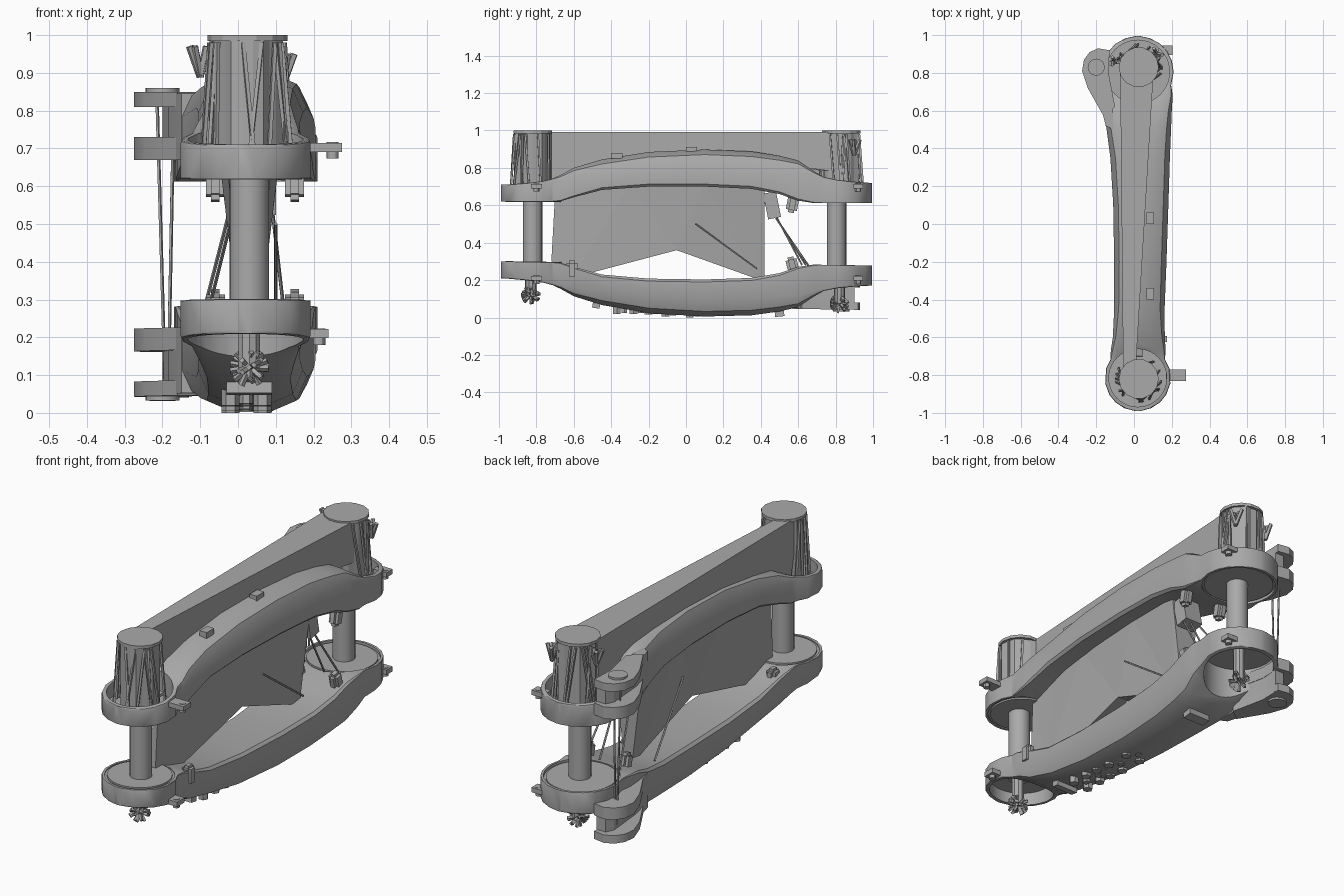
import bpy, bmesh, math, random
from mathutils import Matrix, Vector

if "Cube" in bpy.data.objects:
    bpy.data.objects.remove(bpy.data.objects["Cube"])

random.seed(4)
grey = bpy.data.materials.new("steel grey")
grey.diffuse_color = (0.4, 0.4, 0.4, 1)
grey.use_nodes = True
grey.node_tree.nodes["Principled BSDF"].inputs["Base Color"].default_value = grey.diffuse_color
# mirrors a part of the upper arm onto the lower arm, with a slight tilt
LOWER = Matrix(((1, 0, 0, 0), (0, 1, 0, 0), (0, -0.015, -1, 0.905), (0, 0, 0, 1)))
FRONT, REAR = (0.02, -0.815, 0.175), (0.02, 0.805, 0.19)  # x, y, radius of end rings


def finish(name, bm, smooth=True):
    bmesh.ops.recalc_face_normals(bm, faces=bm.faces)
    me = bpy.data.meshes.new(name)
    bm.to_mesh(me)
    bm.free()
    me.materials.append(grey)
    ob = bpy.data.objects.new(name, me)
    bpy.context.collection.objects.link(ob)
    if smooth:
        smooth_part(ob)
    return ob


def smooth_part(ob):
    bpy.ops.object.select_all(action='DESELECT')
    ob.select_set(True)
    bpy.context.view_layer.objects.active = ob
    bpy.ops.object.shade_smooth_by_angle(angle=math.radians(30))


def loft(bm, rings):
    rows = [[bm.verts.new(p) for p in r] for r in rings]
    n = len(rows[0])
    for a, b in zip(rows, rows[1:]):
        for i in range(n):
            bm.faces.new((a[i], a[(i + 1) % n], b[(i + 1) % n], b[i]))
    bm.faces.new(rows[0])
    bm.faces.new(rows[-1])


def prism(bm, pts, z0, z1):
    loft(bm, [[(x, y, z) for x, y in pts] for z in (z0, z1)])


def circle(x, y, r, n=32):
    return [(x + r * math.cos(2 * math.pi * i / n), y + r * math.sin(2 * math.pi * i / n)) for i in range(n)]


def disc(bm, x, y, r, z0, z1, n=32):
    prism(bm, circle(x, y, r, n), z0, z1)


def rod(bm, a, b, r, n=6):
    a, b = Vector(a), Vector(b)
    m = Matrix.Translation((a + b) / 2) @ (b - a).to_track_quat('Z', 'Y').to_matrix().to_4x4()
    bmesh.ops.create_cone(bm, cap_ends=True, segments=n, radius1=r, radius2=r, depth=(b - a).length, matrix=m)


def box(bm, c, s, rot=0):
    m = Matrix.Translation(c) @ Matrix.Rotation(rot, 4, 'X') @ Matrix.Diagonal((*s, 1))
    bmesh.ops.create_cube(bm, size=1, matrix=m)


def lower_copy(ob, name):
    low = ob.copy()
    low.data = ob.data.copy()
    low.data.transform(LOWER)
    low.data.flip_normals()
    low.name = name
    bpy.context.collection.objects.link(low)
    return low


def cut(ob, bm):
    cutter = finish("cutter", bm, False)
    cutter.hide_render = True
    mod = ob.modifiers.new("cut", 'BOOLEAN')
    mod.operation, mod.solver, mod.object = 'DIFFERENCE', 'EXACT', cutter
    bpy.context.view_layer.objects.active = ob
    bpy.ops.object.modifier_apply(modifier=mod.name)
    bpy.data.objects.remove(cutter)


def section(y, xl, xr, zb, zt, c):
    k, b = 0.3 * c, 0.15 * c
    pts = [(xl + b, zb), (xr - b, zb), (xr, zb + b), (xr, zt - c), (xr - k, zt - k), (xr - c, zt),
           (xl + c, zt), (xl + k, zt - k), (xl, zt - c), (xl, zb + b)]
    return [(x, y, z) for x, z in pts]


# arched arm with round ends
sections = []
for d, zt in ((0.174, .71), (0.16, .71), (0.13, .712), (0.09, .715), (0.03, .72), (-0.05, .73), (-0.1, .742)):
    h = math.sqrt(FRONT[2] ** 2 - d * d)
    sections.append(section(FRONT[1] - d, .02 - h, .02 + h, .62, zt, .008))
for s in ((-.67, -.123, .168, .622, .762, .03), (-.6, -.112, .163, .643, .80, .05), (-.45, -.105, .162, .682, .845, .08),
          (-.2, -.105, .172, .7, .885, .09), (.1, -.11, .182, .7, .898, .09), (.35, -.125, .19, .688, .888, .09),
          (.5, -.145, .196, .66, .865, .08), (.6, -.16, .2, .625, .84, .06), (.68, -.165, .205, .612, .785, .03)):
    sections.append(section(*s))
for d, zt in ((-0.07, .752), (0, .737), (0.06, .73), (0.11, .725), (0.15, .722), (0.178, .72), (0.1895, .72)):
    h = math.sqrt(REAR[2] ** 2 - d * d)
    sections.append(section(REAR[1] + d, .02 - h, .02 + h, .612, zt, .008))
bm = bmesh.new()
loft(bm, sections)
arm = finish("upper_arm", bm, False)

# open bowls and shallow recesses in the end rings
for x, y, r in (FRONT, REAR):
    for r2, z0, z1 in ((r - .022, .65, 1.1), (r - .014, .5, .626)):
        bm = bmesh.new()
        disc(bm, x, y, r2, z0, z1, 40)
        cut(arm, bm)
smooth_part(arm)
lower_copy(arm, "lower_arm")

# bearing plates seated in the recesses
bm = bmesh.new()
for x, y, r in (FRONT, REAR):
    disc(bm, x, y, r - .025, .618, .635, 40)
lower_copy(finish("upper_bearing_plates", bm), "lower_bearing_plates")

# forked side lug with an eye boss
lug = [(-.275, .81), (-.265, .87), (-.235, .91), (-.19, .93), (-.13, .92), (-.135, .8), (-.1, .62), (-.16, .57),
       (-.2, .64), (-.245, .72)]
web = [(-.2, .86), (-.18, .9), (-.13, .9), (-.137, .8), (-.11, .66), (-.11, .5), (-.15, .52), (-.185, .66)]
bm = bmesh.new()
prism(bm, lug, .67, .73)
prism(bm, lug, .81, .85)
prism(bm, web, .67, .845)
disc(bm, -.2, .83, .045, .845, .86, 16)
lower_copy(finish("upper_lug", bm), "lower_lug")

# small side tabs with bolts
bm = bmesh.new()
for x0, x1, y, z, w in ((.17, .275, -.8, .703, .06), (.13, .205, .92, .703, .05),
                        (.17, .24, -.8, .21, .06), (.13, .205, .92, .21, .05)):
    box(bm, ((x0 + x1) / 2, y, z), (x1 - x0, w, .024))
    disc(bm, x1 - .025, y, .016, z - .03, z + .014, 12)
finish("side_tabs", bm)

# stop ears between the arms
bm = bmesh.new()
for x in (-.06, .15):
    for y, z, t in ((.57, .275, .25), (-.61, .255, 0), (.57, .61, -.2)):
        box(bm, (x, y, z), (.05, .06, .1), t)
bmesh.ops.bevel(bm, geom=bm.edges[:], offset=.014, segments=2, affect='EDGES')
finish("stop_ears", bm)

# pivot shafts
bm = bmesh.new()
for y in (-.82, .805):
    disc(bm, .03, y, .052, .26, .64, 20)
finish("pivot_shafts", bm)

# ragged post bundles above the upper rings
bm = bmesh.new()
for y in (-.82, .83):
    ring = []
    for i in range(22):
        a, r = 2 * math.pi * i / 22, random.uniform(.085, .105)
        ring.append((.025 + r * math.cos(a), y + r * math.sin(a)))
    prism(bm, ring, .64, .985)
    disc(bm, .025, y, .106, .985, 1, 14)
    for i in range(14):
        a, b = random.uniform(0, 6.28), random.uniform(-.4, .4)
        rod(bm, (.025 + .1 * math.cos(a), y + .1 * math.sin(a), .98),
            (.025 + .12 * math.cos(a + b), y + .12 * math.sin(a + b), .66), .007, 4)
for x, y, z in ((.12, .9, .92), (-.1, .86, .94)):
    for i in range(8):
        rod(bm, (x, y, z - .05), (x + random.uniform(-.03, .03), y + random.uniform(-.03, .03), z + .03), .01, 5)
finish("post_bundles", bm, False)


# tapered web panels joining the posts and the arms
def panel(name, pts, left, right):
    b = bmesh.new()
    loft(b, [[(f(y, z), y, z) for y, z in pts] for f in (left, right)])
    bmesh.ops.triangulate(b, faces=b.faces)
    return finish(name, b, False)


panel("top_web", [(-.82, .992), (.82, .992), (.8, .78), (.4, .83), (-.1, .85), (-.55, .77), (-.75, .66)],
      lambda y, z: -.065 - .01 * y, lambda y, z: .055 + .06 * y)
panel("middle_web", [(-.7, .66), (-.72, .3), (-.6, .215), (-.05, .36), (.37, .21), (.42, .21), (.42, .69), (.1, .72),
                     (-.3, .72), (-.55, .68)],
      lambda y, z: .02 - .1 * (y + .8) * (z - .1), lambda y, z: .04 + .1 * (y + .8) * (z - .1))

# thin cables
bm = bmesh.new()
for a, b in (((-.215, .83, .84), (-.193, .83, .06)), ((-.17, .82, .84), (-.185, .83, .06)),
             ((.08, .42, .63), (.12, .64, .28)), ((0, .42, .62), (-.09, .66, .27)), ((.05, .45, .6), (.05, .62, .28)),
             ((-.02, .05, .5), (-.09, .38, .22)), ((.1, .05, .5), (.1, .38, .26))):
    rod(bm, a, b, .005, 5)
finish("cables", bm)

# bracket blocks under the upper arm and small pads on its top
bm = bmesh.new()
box(bm, (.05, .46, .6), (.1, .07, .14), .2)
for y, z in ((-.37, .865), (.03, .897)):
    box(bm, (.085, y, z), (.04, .06, .03))
finish("bracket_blocks", bm)

# hexagonal bosses under the lower arm
bm = bmesh.new()
for y, z in ((-.37, .02), (-.28, .018), (-.2, .015), (-.11, .005), (.02, 0)):
    for x in (-.02, .065):
        disc(bm, x, y, .024, z, .09, 6)
    disc(bm, .022, y + .04, .018, z + .005, .08, 6)
box(bm, (.03, -.48, .065), (.12, .04, .03), -.15)
box(bm, (.03, .5, .02), (.12, .05, .03), .1)
finish("bottom_bosses", bm)

# bristly plugs hanging out of the lower bowls
bm = bmesh.new()
for y, z in ((-.83, .12), (.82, .075)):
    rod(bm, (.03, y, .29), (.03, y, z), .03, 10)
    for i in range(36):
        v = Vector((random.gauss(0, 1), random.gauss(0, 1), random.gauss(0, 1))).normalized() * .052
        rod(bm, (.03, y, z), Vector((.03, y, z)) + v, .008, 4)
finish("bristle_plugs", bm, False)
